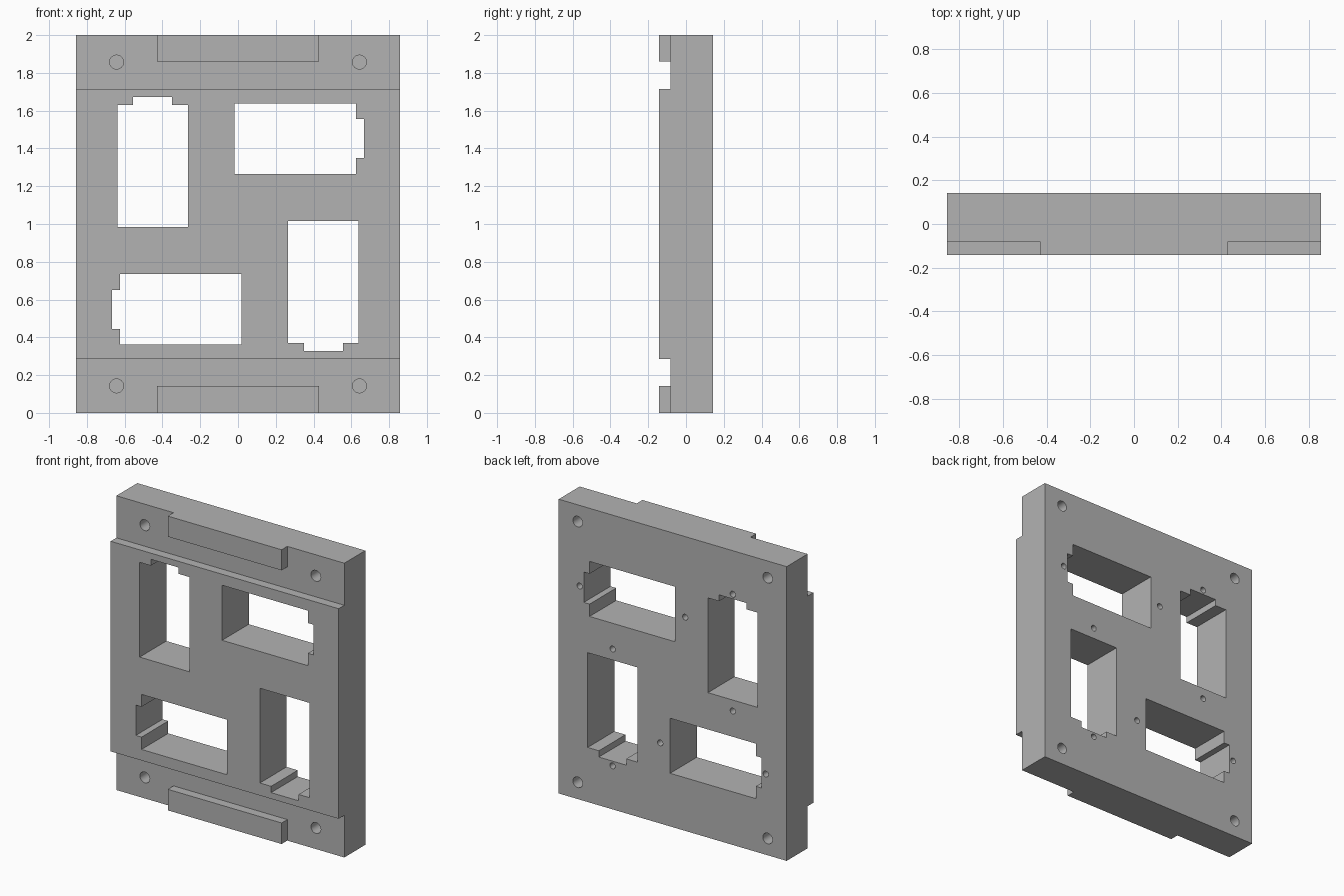
import bpy, bmesh
from math import cos, sin, pi, radians
from mathutils import Vector

if "Cube" in bpy.data.objects:
    bpy.data.objects.remove(bpy.data.objects["Cube"])

grey = bpy.data.materials.new("plain grey")
grey.use_nodes = True
GREY = (0.45, 0.45, 0.45, 1)
grey.diffuse_color = GREY
grey.node_tree.nodes["Principled BSDF"].inputs["Base Color"].default_value = GREY

HALF_W, BACK, STEP, FRONT = 0.857, 0.143, -0.082, -0.143


def prism(bm, points, direction):
    """Extrude a closed outline along a direction."""
    face = bm.faces.new([bm.verts.new(p) for p in points])
    ext = bmesh.ops.extrude_face_region(bm, geom=[face], use_keep_orig=True)
    moved = [v for v in ext["geom"] if isinstance(v, bmesh.types.BMVert)]
    bmesh.ops.translate(bm, verts=moved, vec=Vector(direction))


def finish(name, bm):
    bmesh.ops.recalc_face_normals(bm, faces=bm.faces[:])
    mesh = bpy.data.meshes.new(name)
    bm.to_mesh(mesh)
    bm.free()
    mesh.materials.append(grey)
    obj = bpy.data.objects.new(name, mesh)
    bpy.context.collection.objects.link(obj)
    return obj


def hole(bm, x, z, radius, y, depth):
    ring = [(x + radius * cos(2 * pi * i / 32), y, z + radius * sin(2 * pi * i / 32))
            for i in range(32)]
    prism(bm, ring, (0, depth, 0))


# Plate with its raised centre, as one side profile swept across the width
bm = bmesh.new()
profile = [(BACK, 0), (BACK, 2), (STEP, 2), (STEP, 1.714),
           (FRONT, 1.714), (FRONT, 0.286), (STEP, 0.286), (STEP, 0)]
prism(bm, [(-HALF_W, y, z) for y, z in profile], (2 * HALF_W, 0, 0))
plate = finish("mounting_plate", bm)

# Cutters: notched windows and blind holes
bm = bmesh.new()
# Window outline along its long axis u (notch at +u) and short axis v
L, W, NOTCH, NW = 0.322, 0.187, 0.365, 0.103
outline = [(-L, -W), (L, -W), (L, -NW), (NOTCH, -NW),
           (NOTCH, NW), (L, NW), (L, W), (-L, W)]
for side in (1, -1):
    # Each pair repeats after a half turn about the plate centre
    for cx, cz, upright in ((-0.452, 0.307, True), (0.303, 0.452, False)):
        def place(u, v):
            x, z = (cx - v, cz + u) if upright else (cx + u, cz + v)
            return side * x, 1 + side * z
        ring = [place(u, v) for u, v in outline]
        prism(bm, [(x, -0.3, z) for x, z in ring], (0, 0.6, 0))
        # Small screw holes beyond both ends, in the back
        for end in (0.397, -0.397):
            x, z = place(end, 0)
            hole(bm, x, z, 0.02, BACK + 0.05, -0.19)
    for up in (1, -1):
        # Corner holes in the front and in the back
        hole(bm, side * 0.643, 1 + up * 0.857, 0.037, STEP - 0.05, 0.19)
        hole(bm, side * 0.714, 1 + up * 0.886, 0.036, BACK + 0.05, -0.19)
cutter = finish("cutter", bm)
cutter.hide_render = True

cut = plate.modifiers.new("openings", 'BOOLEAN')
cut.operation, cut.solver, cut.object = 'DIFFERENCE', 'EXACT', cutter
bpy.context.view_layer.objects.active = plate
plate.select_set(True)
bpy.ops.object.modifier_apply(modifier=cut.name)
bpy.data.objects.remove(cutter)
bpy.ops.object.shade_smooth_by_angle(angle=radians(30))

# Raised tabs along the top and bottom edges
for name, low, high in (("top_tab", 1.86, 2), ("bottom_tab", 0, 0.143)):
    bm = bmesh.new()
    prism(bm, [(-0.428, STEP, low), (0.428, STEP, low),
               (0.428, STEP, high), (-0.428, STEP, high)], (0, FRONT - STEP, 0))
    finish(name, bm)
